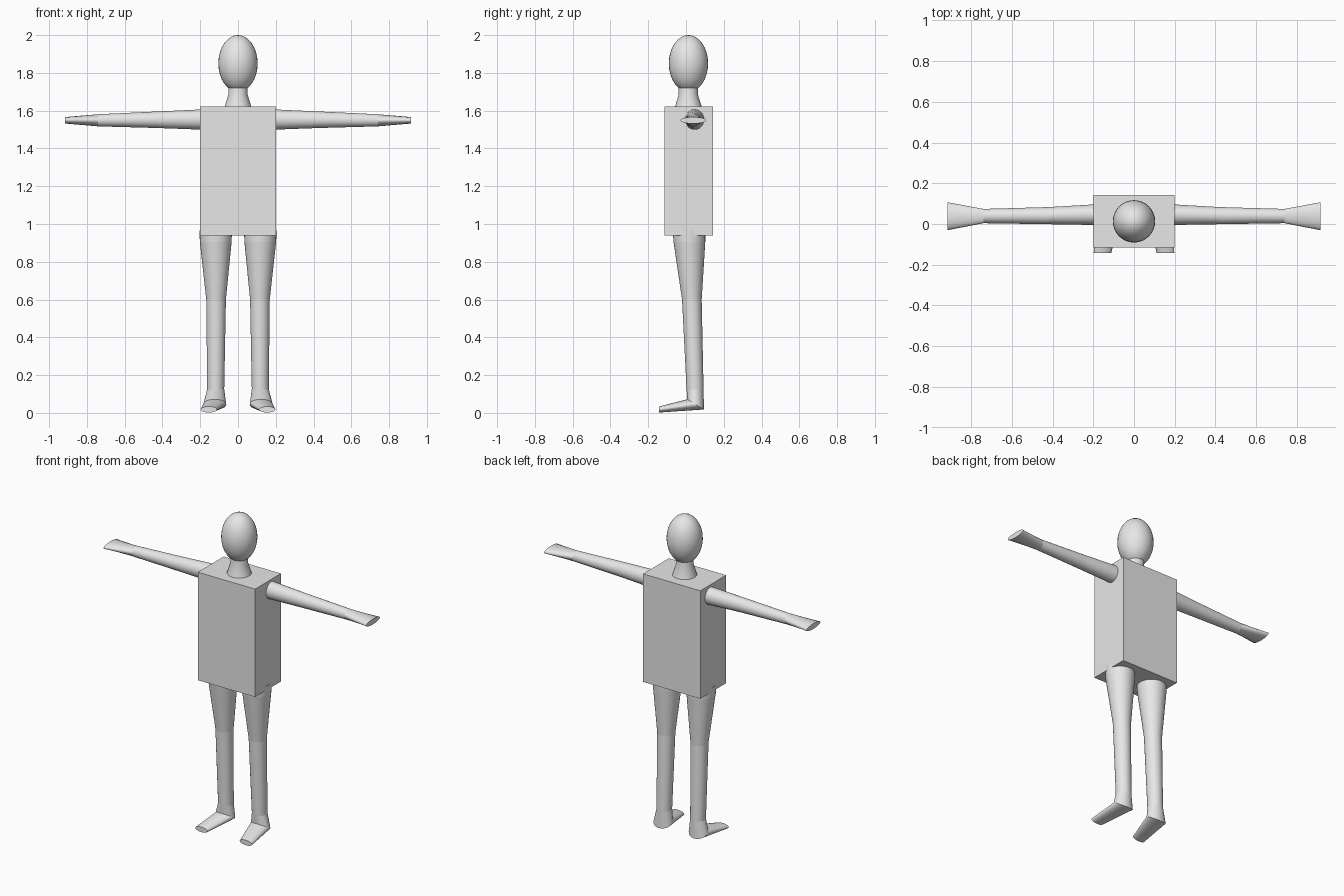
import bpy, bmesh, math
from mathutils import Vector

cube = bpy.data.objects.get("Cube")
if cube:
    bpy.data.objects.remove(cube, do_unlink=True)

SIDES = 32
grey = bpy.data.materials.new("plain grey")
grey.use_nodes = True
GREY = (0.8, 0.8, 0.8, 1)
grey.diffuse_color = GREY
grey.node_tree.nodes["Principled BSDF"].inputs["Base Color"].default_value = GREY


def finish(name, bm, smooth=True):
    bmesh.ops.recalc_face_normals(bm, faces=bm.faces)
    mesh = bpy.data.meshes.new(name)
    bm.to_mesh(mesh)
    bm.free()
    mesh.materials.append(grey)
    ob = bpy.data.objects.new(name, mesh)
    bpy.context.collection.objects.link(ob)
    if smooth:
        bpy.ops.object.select_all(action='DESELECT')
        ob.select_set(True)
        bpy.context.view_layer.objects.active = ob
        bpy.ops.object.shade_smooth_by_angle(angle=math.radians(30))
    return ob


def loft(name, rings, side=1):
    """Capped tube through elliptical rings given as (centre, half axis, half axis)."""
    bm = bmesh.new()
    loops = []
    for centre, u, v in rings:
        loop = []
        for i in range(SIDES):
            a = math.tau * i / SIDES
            p = Vector(centre) + Vector(u) * math.cos(a) + Vector(v) * math.sin(a)
            loop.append(bm.verts.new((p.x * side, p.y, p.z)))
        loops.append(loop)
    for a, b in zip(loops, loops[1:]):
        for i in range(SIDES):
            j = (i + 1) % SIDES
            bm.faces.new((a[i], a[j], b[j], b[i]))
    bm.faces.new(loops[0])
    bm.faces.new(loops[-1])
    return finish(name, bm)


def level(x, y, z, r):
    return (x, y, z), (r, 0, 0), (0, r, 0)


def upright(x, y, z, ry, rz):
    return (x, y, z), (0, ry, 0), (0, 0, rz)


# Torso block
bm = bmesh.new()
bmesh.ops.create_cube(bm, size=1)
bmesh.ops.scale(bm, vec=(0.4, 0.258, 0.682), verts=bm.verts)
bmesh.ops.translate(bm, vec=(0, 0.014, 1.28), verts=bm.verts)
finish("torso", bm, smooth=False)

# Egg-shaped head
bm = bmesh.new()
bmesh.ops.create_uvsphere(bm, u_segments=32, v_segments=16, radius=1)
bmesh.ops.scale(bm, vec=(0.104, 0.104, 0.15), verts=bm.verts)
bmesh.ops.translate(bm, vec=(0, 0.013, 1.85), verts=bm.verts)
finish("head", bm)

# Neck flaring into the shoulders
loft("neck", [level(0, 0.013, 1.61, 0.074), level(0, 0.012, 1.685, 0.051),
              level(0, 0.012, 1.74, 0.05)])

for word, side in (("left", 1), ("right", -1)):
    # Arm
    shoulder = upright(0.18, 0.046, 1.553, 0.051, 0.054)
    elbow = upright(0.42, 0.041, 1.552, 0.042, 0.044)
    wrist = upright(0.74, 0.039, 1.549, 0.035, 0.032)
    fingers = upright(0.917, 0.038, 1.549, 0.069, 0.017)
    loft(word + "_upper_arm", [shoulder, elbow], side)
    loft(word + "_forearm", [elbow, wrist], side)
    loft(word + "_hand", [wrist, fingers], side)

    # Leg
    hip = level(0.118, 0.016, 0.965, 0.086)
    thigh = level(0.118, 0.018, 0.905, 0.084)
    knee = level(0.116, 0.031, 0.6, 0.052)
    ankle = level(0.118, 0.048, 0.125, 0.045)
    instep = (0.123, 0.051, 0.045), (0.061, 0, 0), (0, 0.044, -0.027)
    toes = (0.155, -0.143, 0.018), (0.043, 0, 0), (0, 0, -0.016)
    loft(word + "_hip", [hip, thigh], side)
    loft(word + "_thigh", [thigh, knee], side)
    loft(word + "_shin", [knee, ankle], side)
    loft(word + "_ankle", [ankle, instep], side)
    loft(word + "_foot", [instep, toes], side)
